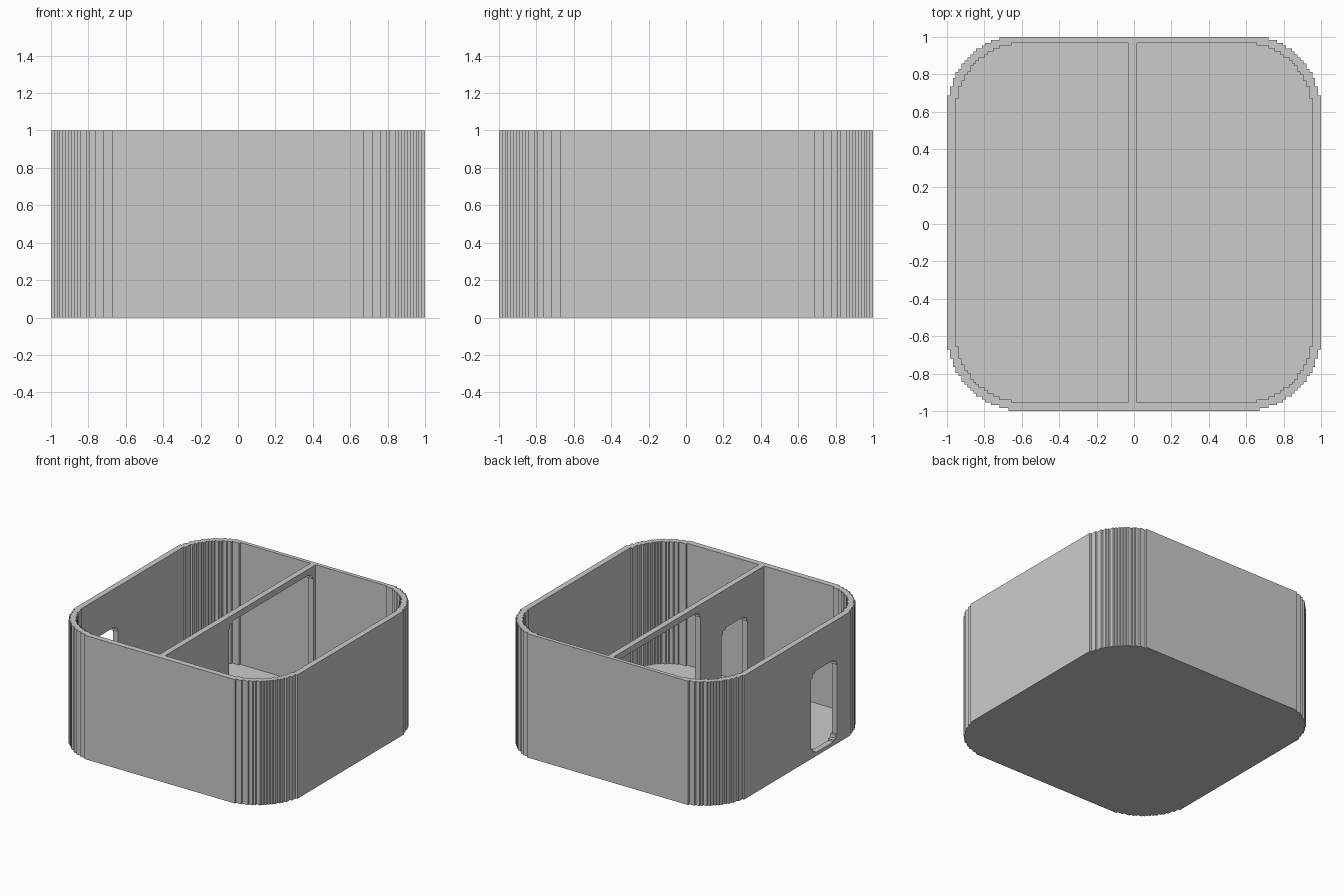
import bpy
import bmesh
from math import sqrt

old = bpy.data.objects.get("Cube")
if old:
    bpy.data.objects.remove(old, do_unlink=True)

STEP = 1 / 64          # size of one stair step in the rounded corners
WALL = 3 * STEP
RADIUS = 0.415
MID_Y = STEP / 2       # the plan sits half a step towards the back

grey = bpy.data.materials.new("plain_grey")
grey.use_nodes = True
grey.diffuse_color = (0.6, 0.6, 0.6, 1)
grey.node_tree.nodes["Principled BSDF"].inputs["Base Color"].default_value = (0.6, 0.6, 0.6, 1)


def stepped_rect(half_u, half_v, radius, mid_u=0, mid_v=0, max_v=9):
    """Rectangle outline whose rounded corners are cut into stair steps."""
    quarter = []
    for k in range(round(radius / STEP)):
        rise = max(radius - (k + 0.5) * STEP, 0)
        inset = radius - sqrt(radius ** 2 - rise ** 2)
        u = half_u - round(inset / STEP) * STEP
        v = half_v - k * STEP
        quarter += [(u, v), (u, v - STEP)]
    loop = []
    for su, sv in ((1, 1), (1, -1), (-1, -1), (-1, 1)):
        pts = [(su * u + mid_u, min(sv * v + mid_v, max_v)) for u, v in quarter]
        loop += pts if su == sv else pts[::-1]
    # drop repeated points, then points along a straight run
    same = lambda a, b: abs(a[0] - b[0]) + abs(a[1] - b[1]) < 1e-5
    loop = [p for i, p in enumerate(loop) if not same(p, loop[i - 1])]
    clean = []
    for i, p in enumerate(loop):
        a, b = loop[i - 1], loop[(i + 1) % len(loop)]
        cross = (p[0] - a[0]) * (b[1] - p[1]) - (p[1] - a[1]) * (b[0] - p[0])
        if abs(cross) > 1e-7:
            clean.append(p)
    return clean


def prism(name, outline, low, high, along_x=False):
    """Extrude an outline along z, or along x for outlines in the y-z plane."""
    place = (lambda u, v: (low, u, v)) if along_x else (lambda u, v: (u, v, low))
    bm = bmesh.new()
    face = bm.faces.new([bm.verts.new(place(u, v)) for u, v in outline])
    new = bmesh.ops.extrude_face_region(bm, geom=[face])["geom"]
    shift = (high - low, 0, 0) if along_x else (0, 0, high - low)
    bmesh.ops.translate(bm, vec=shift, verts=[g for g in new if isinstance(g, bmesh.types.BMVert)])
    bmesh.ops.recalc_face_normals(bm, faces=bm.faces)
    mesh = bpy.data.meshes.new(name)
    bm.to_mesh(mesh)
    bm.free()
    mesh.materials.append(grey)
    obj = bpy.data.objects.new(name, mesh)
    bpy.context.collection.objects.link(obj)
    return obj


def carve(target, cutters):
    """Subtract the cutters, bake the result and remove the cutters."""
    for cutter in cutters:
        cutter.hide_render = True
        mod = target.modifiers.new(cutter.name, 'BOOLEAN')
        mod.operation = 'DIFFERENCE'
        mod.solver = 'EXACT'
        mod.object = cutter
    graph = bpy.context.evaluated_depsgraph_get()
    baked = bpy.data.meshes.new_from_object(target.evaluated_get(graph))
    target.modifiers.clear()
    target.data = baked
    for cutter in cutters:
        bpy.data.objects.remove(cutter, do_unlink=True)


def opening(name, y0, y1, z0, z1, x0, x1):
    outline = stepped_rect((y1 - y0) / 2, (z1 - z0) / 2, 5 * STEP, (y0 + y1) / 2, (z0 + z1) / 2)
    return prism(name, outline, x0, x1, along_x=True)


# Outer walls and floor, with a doorway in one side wall
half_y = 1 + MID_Y
box = prism("walls_and_floor", stepped_rect(1, half_y, RADIUS, 0, MID_Y, 1), 0, 1)
hollow = prism("hollow", stepped_rect(1 - WALL, half_y - WALL, RADIUS - WALL, 0, MID_Y), STEP, 1.2)
carve(box, [hollow, opening("doorway", -0.5, -0.17, 0.03, 0.69, -1.1, -0.9)])

# Dividing wall with a small doorway and a wide opening
front, back = MID_Y - half_y + WALL, MID_Y + half_y - WALL
x0, x1 = -2 * STEP, STEP
divider = prism("dividing_wall", [(x0, front), (x1, front), (x1, back), (x0, back)], STEP, 1)
carve(divider, [
    opening("inner_doorway", -0.74, -0.41, 0.03, 0.69, -0.1, 0.1),
    opening("wide_opening", -0.14, 0.94, 0.03, 0.95, -0.1, 0.1),
])
